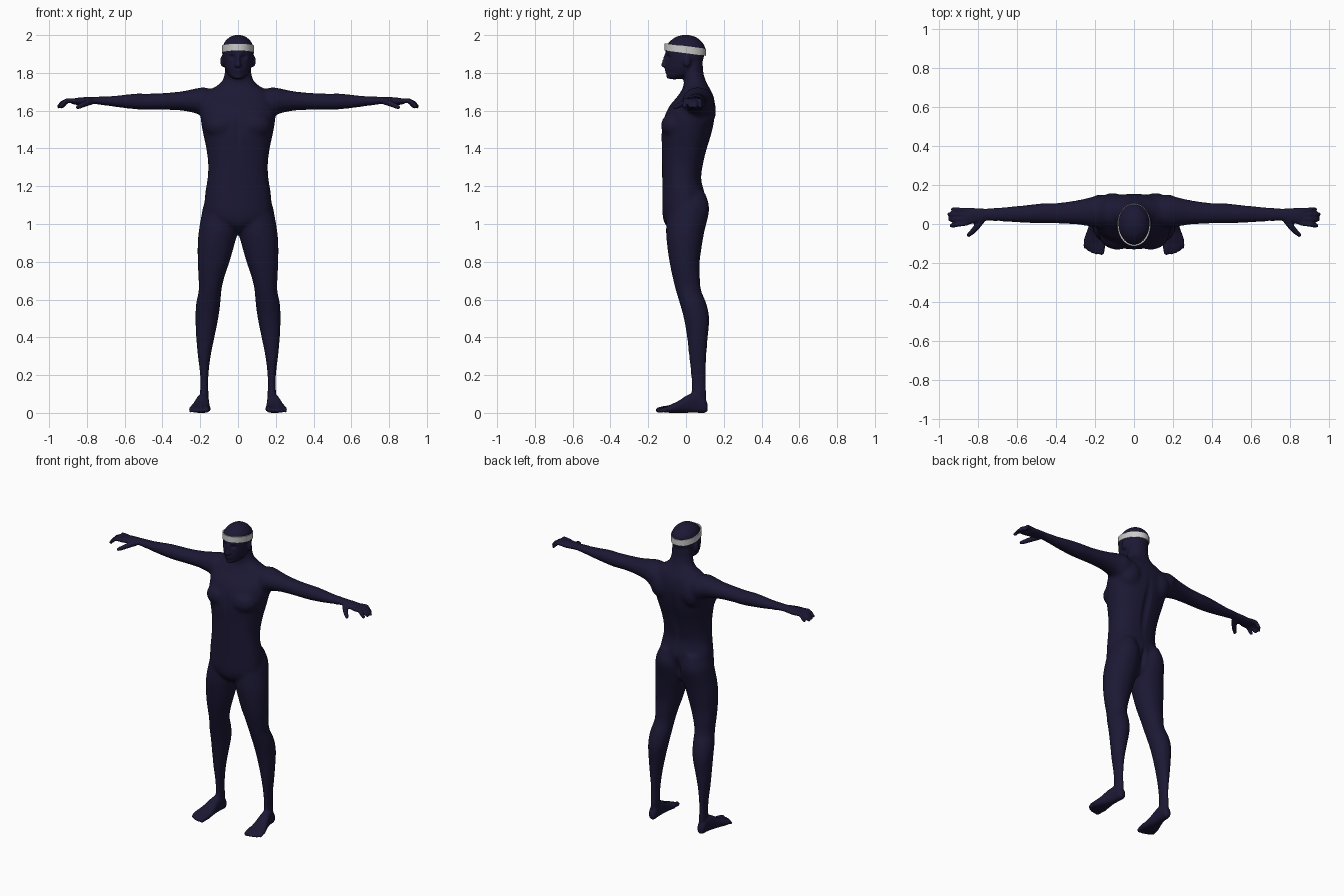
import bpy, bmesh, math
from mathutils import Vector, Matrix

if "Cube" in bpy.data.objects:
    bpy.data.objects.remove(bpy.data.objects["Cube"])


def sgn_pow(v, p):
    return math.copysign(abs(v) ** p, v)


def smooth_rows(rows, steps=4):
    """Catmull-Rom interpolation between cross-section rows."""
    out = []
    for i in range(len(rows) - 1):
        p = [rows[max(0, min(len(rows) - 1, i + k))] for k in (-1, 0, 1, 2)]
        for s in range(steps):
            t = s / steps
            out.append([0.5 * (2 * b + (c - a) * t + (2 * a - 5 * b + 4 * c - d) * t * t
                               + (3 * b - a - 3 * c + d) * t ** 3) for a, b, c, d in zip(*p)])
    return out + [list(rows[-1])]


def loft(bm, rows, axis, power=2.0, sides=32):
    """Rows are (position, min_a, max_a, min_b, max_b) along the axis x, y or z."""
    order = {'x': (2, 0, 1), 'y': (0, 2, 1), 'z': (0, 1, 2)}[axis]
    if axis == 'x':
        order = (2, 0, 1)
    rings = []
    for t, a0, a1, b0, b1 in smooth_rows(rows):
        ring = []
        for k in range(sides):
            ang = 2 * math.pi * k / sides
            a = (a0 + a1) / 2 + (a1 - a0) / 2 * sgn_pow(math.cos(ang), 2 / power)
            b = (b0 + b1) / 2 + (b1 - b0) / 2 * sgn_pow(math.sin(ang), 2 / power)
            abt = (a, b, t)
            ring.append(bm.verts.new([abt[j] for j in order]))
        rings.append(ring)
    for r, q in zip(rings, rings[1:]):
        for k in range(sides):
            n = (k + 1) % sides
            bm.faces.new((r[k], r[n], q[n], q[k]))
    bm.faces.new(rings[0])
    bm.faces.new(rings[-1])


def ball(bm, centre, size):
    bmesh.ops.create_icosphere(bm, subdivisions=3, radius=1.0,
                               matrix=Matrix.Translation(centre) @ Matrix.Diagonal((*size, 1)))


def digit(bm, points, r0, r1):
    """Tapered finger or toe through the given points."""
    pts = [Vector(p) for p in points]
    rad = [r0 + (r1 - r0) * i / (len(pts) - 1) for i in range(len(pts))]
    for p, r in zip(pts, rad):
        ball(bm, p, (r, r, r))
    for i in range(len(pts) - 1):
        d = pts[i + 1] - pts[i]
        m = Matrix.Translation((pts[i] + pts[i + 1]) / 2) @ d.to_track_quat('Z', 'Y').to_matrix().to_4x4()
        bmesh.ops.create_cone(bm, cap_ends=True, segments=16, radius1=rad[i],
                              radius2=rad[i + 1], depth=d.length, matrix=m)


def central(rows):
    return [(z, -w, w, y0, y1) for z, w, y0, y1 in rows]


bm = bmesh.new()

# Leg
loft(bm, [(.04, .155, .2, .03, .105), (.1, .157, .201, .03, .107), (.2, .156, .201, .025, .106),
          (.3, .144, .213, .015, .109), (.4, .124, .222, .005, .116), (.5, .104, .226, -.012, .124),
          (.58, .093, .222, -.034, .108), (.65, .087, .208, -.055, .08), (.72, .071, .21, -.072, .074),
          (.8, .044, .214, -.088, .073), (.9, .016, .214, -.102, .087), (.97, -.002, .207, -.106, .1),
          (1.05, 0, .193, -.1, .12), (1.1, .01, .182, -.09, .122), (1.17, .03, .15, -.06, .1)], 'z')

# Foot and toes
loft(bm, [(.115, .168, .192, .012, .045), (.1, .156, .204, 0, .075), (.06, .154, .211, 0, .105),
          (.01, .153, .225, 0, .095), (-.04, .149, .243, 0, .063), (-.085, .147, .258, 0, .042),
          (-.115, .152, .253, .002, .03)], 'y', 2.4)
for x, y, r in ((.165, -.145, .015), (.19, -.146, .011), (.21, -.14, .011), (.229, -.131, .0105), (.248, -.117, .01)):
    digit(bm, [(x - .003, -.09, .022), (x, (y - .09) / 2, .02), (x + .002, y, r)], r + .003, r)

# Arm and palm
loft(bm, [(.08, .01, .13, 1.59, 1.69), (.17, -.022, .152, 1.562, 1.722), (.22, -.014, .138, 1.584, 1.718),
          (.3, -.002, .121, 1.6, 1.702), (.4, .002, .108, 1.604, 1.693), (.48, .004, .106, 1.603, 1.69),
          (.55, .005, .098, 1.607, 1.69), (.65, .01, .089, 1.619, 1.679), (.75, .017, .079, 1.634, 1.673),
          (.8, .008, .081, 1.633, 1.672), (.85, -.003, .084, 1.63, 1.668), (.88, .002, .08, 1.635, 1.662)], 'x')

# Fingers and thumb
for y0, y1, reach in ((.07, .075, .93), (.048, .05, .948), (.025, .023, .945), (.004, -.008, .938)):
    digit(bm, [(.86, y0, 1.651), (.905, (y0 + y1) / 2, 1.653), (reach - .015, y1, 1.64),
               (reach, y1, 1.622)], .0135, .0105)
digit(bm, [(.78, .022, 1.648), (.81, -.018, 1.636), (.832, -.042, 1.626), (.848, -.056, 1.618)], .018, .0115)

# Ear, shoulder blade and chest muscle
ball(bm, (.083, .005, 1.862), (.01, .02, .032))
ball(bm, (.11, .085, 1.6), (.08, .075, .1))
ball(bm, (.085, -.055, 1.52), (.095, .078, .075))

# Mirror the side parts
copy = bmesh.ops.duplicate(bm, geom=bm.verts[:] + bm.edges[:] + bm.faces[:])['geom']
for v in copy:
    if isinstance(v, bmesh.types.BMVert):
        v.co.x *= -1

# Torso
loft(bm, central([(.96, .035, -.075, .05), (1.0, .11, -.112, .075), (1.05, .172, -.124, .09),
                  (1.15, .175, -.125, .1), (1.235, .162, -.126, .081), (1.315, .158, -.127, .091),
                  (1.4, .168, -.128, .112), (1.475, .184, -.13, .135), (1.55, .197, -.12, .15),
                  (1.62, .198, -.09, .155), (1.675, .182, -.045, .146), (1.71, .15, -.022, .13),
                  (1.735, .1, -.012, .115)]), 'z', 2.2, 48)

# Neck
loft(bm, central([(1.66, .15, -.04, .14), (1.73, .112, -.014, .118), (1.76, .082, -.012, .104),
                  (1.8, .07, -.014, .092), (1.86, .066, -.01, .088)]), 'z')

# Head
loft(bm, central([(1.765, .022, -.088, -.04), (1.78, .042, -.1, .01), (1.8, .058, -.103, .055),
                  (1.83, .071, -.106, .076), (1.87, .079, -.106, .091), (1.91, .081, -.108, .1),
                  (1.94, .08, -.105, .099), (1.968, .067, -.084, .08), (1.99, .042, -.053, .05),
                  (2.0, .014, -.018, .015)]), 'z', 2.1)

# Nose, lips and chin
loft(bm, [(1.828, -.012, .012, -.118, -.09), (1.838, -.018, .018, -.133, -.09),
          (1.86, -.012, .012, -.126, -.09), (1.9, -.009, .009, -.114, -.09)], 'z')
ball(bm, (0, -.1, 1.814), (.024, .013, .006))
ball(bm, (0, -.098, 1.802), (.021, .013, .006))
ball(bm, (0, -.09, 1.78), (.024, .014, .014))
bmesh.ops.recalc_face_normals(bm, faces=bm.faces)

mesh = bpy.data.meshes.new("body")
bm.to_mesh(mesh)
bm.free()
body = bpy.data.objects.new("body", mesh)
bpy.context.collection.objects.link(body)
bpy.context.view_layer.objects.active = body
body.select_set(True)

# Fuse all parts into one skin
remesh = body.modifiers.new("fuse", 'REMESH')
remesh.mode = 'VOXEL'
remesh.voxel_size = .0065
bpy.ops.object.modifier_apply(modifier=remesh.name)

# Blend the joints, then press in eye sockets, spine and seat cleft
bm = bmesh.new()
bm.from_mesh(mesh)
bmesh.ops.smooth_vert(bm, verts=bm.verts, factor=.5, use_axis_x=True, use_axis_y=True, use_axis_z=True)
blend = [v for v in bm.verts if .12 < v.co.z < 1.77 and abs(v.co.x) < .7]
for _ in range(16):
    bmesh.ops.smooth_vert(bm, verts=blend, factor=.5, use_axis_x=True, use_axis_y=True, use_axis_z=True)
dents = [((.032, -.095, 1.885), (.024, .04, .018), .012), ((-.032, -.095, 1.885), (.024, .04, .018), .012),
         ((0, .12, 1.4), (.035, .08, .3), -.012), ((0, .1, 1.05), (.025, .08, .1), -.02),
         ((0, -.12, 1.5), (.025, .06, .12), .006)]
for v in bm.verts:
    for c, size, push in dents:
        d2 = sum(((v.co[i] - c[i]) / size[i]) ** 2 for i in range(3))
        if d2 < 1:
            v.co.y += push * (1 - d2) ** 2
low = min(v.co.z for v in bm.verts)
for v in bm.verts:
    v.co.z -= low
bm.to_mesh(mesh)
bm.free()
mesh.shade_smooth()
skin = bpy.data.materials.new("dark_navy")
skin.diffuse_color = (.011, .009, .034, 1)
skin.use_nodes = True
skin.node_tree.nodes["Principled BSDF"].inputs["Base Color"].default_value = skin.diffuse_color
mesh.materials.clear()
mesh.materials.append(skin)

# Headband, tilted down toward the back
bm = bmesh.new()
n = 48
loops = []
for grow, dz in ((.004, -.019), (.004, .019), (-.004, .019), (-.004, -.019)):
    loop = []
    for k in range(n):
        a = 2 * math.pi * k / n
        y = -.004 + (.105 + grow) * math.sin(a)
        loop.append(bm.verts.new(((.081 + grow) * math.cos(a), y, 1.923 - .13 * y + dz)))
    loops.append(loop)
for i in range(4):
    p, q = loops[i], loops[(i + 1) % 4]
    for k in range(n):
        bm.faces.new((p[k], p[(k + 1) % n], q[(k + 1) % n], q[k]))
bmesh.ops.recalc_face_normals(bm, faces=bm.faces)
mesh = bpy.data.meshes.new("headband")
bm.to_mesh(mesh)
bm.free()
band = bpy.data.objects.new("headband", mesh)
bpy.context.collection.objects.link(band)
body.select_set(False)
band.select_set(True)
bpy.context.view_layer.objects.active = band
bpy.ops.object.shade_smooth_by_angle()
